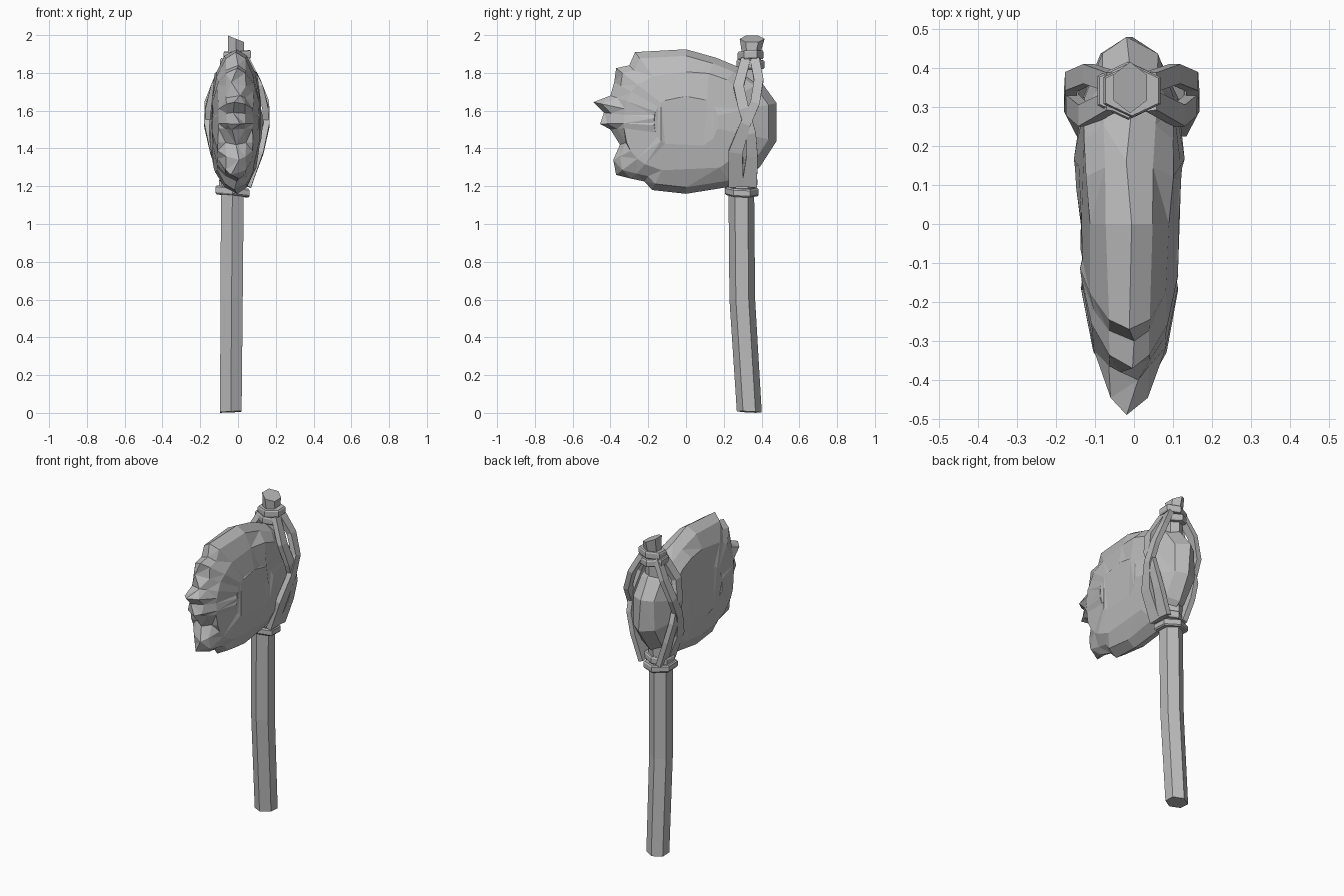
import bpy, bmesh, math, random
from mathutils import Vector, Matrix

random.seed(4)
cube = bpy.data.objects.get("Cube")
if cube:
    bpy.data.objects.remove(cube, do_unlink=True)

grey = bpy.data.materials.new("stone grey")
grey.use_nodes = True
grey.diffuse_color = (0.5, 0.5, 0.5, 1)
grey.node_tree.nodes["Principled BSDF"].inputs["Base Color"].default_value = (0.5, 0.5, 0.5, 1)


def loft(name, loops, caps=True, flatten=0):
    """Skin a list of equal-length point loops into a closed, flat-shaded mesh."""
    bm = bmesh.new()
    rows = [[bm.verts.new(p) for p in loop] for loop in loops]
    n = len(rows[0])
    for a, b in zip(rows, rows[1:]):
        for i in range(n):
            j = (i + 1) % n
            bm.faces.new((a[i], a[j], b[j], b[i]))
    if caps:
        bm.faces.new(rows[0][::-1])
        bm.faces.new(rows[-1])
    if flatten:
        bmesh.ops.triangulate(bm, faces=bm.faces[:])
        bmesh.ops.dissolve_limit(bm, angle_limit=flatten, verts=bm.verts[:], edges=bm.edges[:])
    bmesh.ops.recalc_face_normals(bm, faces=bm.faces[:])
    mesh = bpy.data.meshes.new(name)
    bm.to_mesh(mesh)
    bm.free()
    mesh.materials.append(grey)
    obj = bpy.data.objects.new(name, mesh)
    bpy.context.collection.objects.link(obj)
    return obj


def hexagon(x, y, z, rx, ry, tilt_x=0, tilt_y=0):
    """Six-sided loop with corners towards front and back; tilts are slopes."""
    pts = []
    for k in range(6):
        a = math.radians(90 + 60 * k)
        dx, dy = rx * math.cos(a) / 0.866, ry * math.sin(a)
        pts.append((x + dx, y + dy, z + tilt_x * dx + tilt_y * dy))
    return pts


# Handle: gently bent six-sided shaft with a flared, slanted top
handle = [(-0.038, 0.335, 0.005, 0.057, 0.066, 0.05, -0.05),
          (-0.034, 0.298, 0.60, 0.059, 0.068, 0, 0),
          (-0.030, 0.293, 1.15, 0.060, 0.068, 0, 0),
          (-0.020, 0.320, 1.55, 0.050, 0.058, 0, 0),
          (-0.010, 0.345, 1.90, 0.043, 0.048, 0, 0),
          (-0.010, 0.350, 1.98, 0.043, 0.066, -0.4, 0)]
loft("handle", [hexagon(*s) for s in handle])

# Bindings: pairs of tilted six-sided rings below and above the head
for name, x, y, z, rx, ry in (("lower_binding", -0.024, 0.295, 1.195, 0.086, 0.086),
                              ("upper_binding", -0.010, 0.342, 1.87, 0.076, 0.072)):
    for k, tilt in ((-1, -0.1), (1, 0.06)):
        zc, grow = z + k * 0.023, 1 - 0.04 * k
        levels = ((-0.022, 0.93), (-0.014, 1), (0.014, 1), (0.022, 0.93))
        loft(f"{name}_{'top' if k > 0 else 'bottom'}",
             [hexagon(x + k * 0.005, y, zc + dz, rx * s * grow, ry * s * grow, tilt, 0.04 * k)
              for dz, s in levels])

# Stone head: chipped edge outline as (y, z), swelling to a thick middle
outline = [(-0.27, 1.91), (0, 1.925), (0.16, 1.88), (0.28, 1.83), (0.40, 1.75), (0.48, 1.64),
           (0.48, 1.44), (0.39, 1.30), (0.25, 1.20), (0, 1.16), (-0.18, 1.18), (-0.22, 1.225),
           (-0.29, 1.24), (-0.37, 1.26), (-0.385, 1.34), (-0.35, 1.42), (-0.40, 1.50),
           (-0.455, 1.53), (-0.435, 1.59), (-0.49, 1.645), (-0.40, 1.68), (-0.38, 1.75),
           (-0.37, 1.825), (-0.30, 1.84)]
MID_Z, MID_X = 1.54, -0.012


def head_ring(scale, half, side):
    ring = []
    for y, z in outline:
        dz = z - MID_Z
        if scale < 0.8:   # inner rings follow a smooth rounded oval
            r = (abs(y / 0.47) ** 2.5 + abs(dz / 0.38) ** 2.5) ** (-1 / 2.5)
            y, dz = y * r, dz * r
        y, dz = y * scale, dz * scale
        thick = half * (1 + 0.4 * y) * random.uniform(0.95, 1.05)
        ring.append((MID_X + side * thick, y, MID_Z + dz))
    return ring


edge = []
for i, (y, z) in enumerate(outline):
    sway = 0.025 if y < -0.2 else 0.008
    edge.append((MID_X + sway * math.sin(i * 2.3), y, z))
profile = ((0.36, 0.128), (0.70, 0.105), (0.91, 0.060))
rings = [head_ring(s, h, -1) for s, h in profile] + [edge]
rings += [head_ring(s, h, 1) for s, h in reversed(profile)]
loft("stone_head", rings, flatten=math.radians(7))


def strap(name, path, side):
    """Flat leather band; path rows are (x, y, z, width)."""
    pts = [Vector((side * p[0] - 0.006, p[1], p[2])) for p in path]
    loops = []
    for i, p in enumerate(pts):
        along = (pts[min(i + 1, len(pts) - 1)] - pts[max(i - 1, 0)]).normalized()
        across = along.cross(Vector((side, 0, 0))).normalized()
        out = across.cross(along).normalized() * 0.016
        across *= path[i][3] / 2
        loops.append([p + across + out, p - across + out, p - across - out, p + across - out])
    loft(name, loops)


# Straps: two bands crossing over each cheek of the head
rear_rising = [(0.060, 0.265, 1.20, 0.08), (0.125, 0.262, 1.38, 0.075), (0.158, 0.315, 1.53, 0.055),
               (0.155, 0.365, 1.64, 0.05), (0.110, 0.385, 1.76, 0.05), (0.050, 0.365, 1.87, 0.05)]
front_rising = [(0.060, 0.335, 1.20, 0.08), (0.115, 0.350, 1.36, 0.06), (0.148, 0.345, 1.48, 0.05),
                (0.152, 0.305, 1.61, 0.055), (0.122, 0.278, 1.73, 0.055), (0.050, 0.315, 1.87, 0.05)]
for side, word in ((1, "left"), (-1, "right")):
    strap(f"{word}_strap_outer", rear_rising, side)
    strap(f"{word}_strap_inner", front_rising, side)
